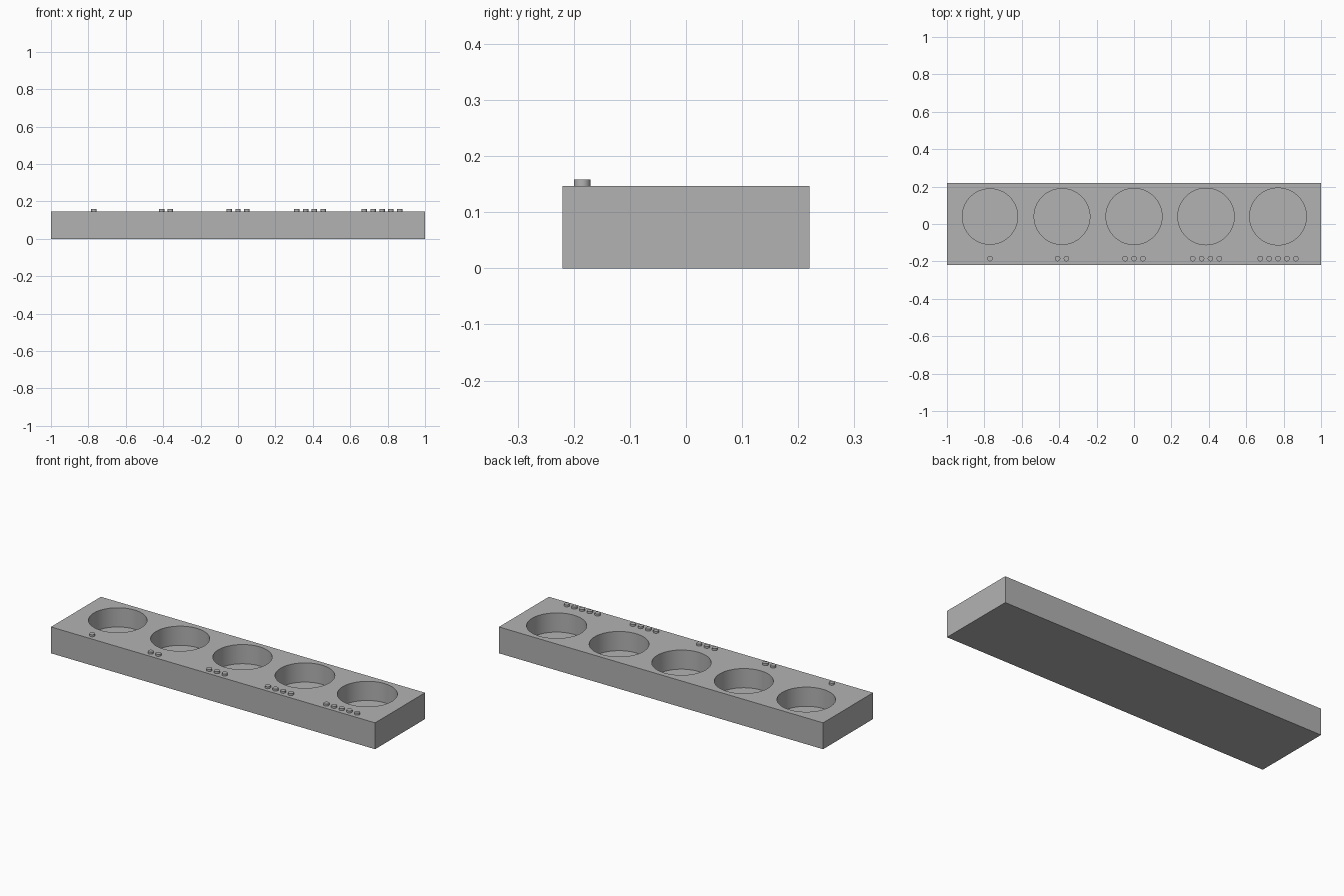
import bpy

if "Cube" in bpy.data.objects:
    bpy.data.objects.remove(bpy.data.objects["Cube"])

LENGTH, WIDTH, HEIGHT = 2.0, 0.44, 0.147
FLOOR = 0.04          # thickness left under each well
PITCH = 0.385         # spacing of the wells
WELL_Y, DOT_Y = 0.04, -0.185
DOT_R, DOT_TOP, DOT_PITCH = 0.0147, 0.158, 0.0475

grey = bpy.data.materials.new("light grey")
grey.diffuse_color = (0.448, 0.448, 0.448, 1)
grey.use_nodes = True
grey.node_tree.nodes["Principled BSDF"].inputs["Base Color"].default_value = grey.diffuse_color


def cylinder(name, x, y, z0, z1, radius, sides):
    bpy.ops.mesh.primitive_cylinder_add(
        vertices=sides, radius=radius, depth=z1 - z0, location=(x, y, (z0 + z1) / 2))
    obj = bpy.context.object
    obj.name = name
    obj.data.materials.append(grey)
    return obj


def smooth(obj):
    bpy.ops.object.select_all(action='DESELECT')
    obj.select_set(True)
    bpy.context.view_layer.objects.active = obj
    bpy.ops.object.shade_smooth_by_angle()


# Rectangular tray block
bpy.ops.mesh.primitive_cube_add(size=1, location=(0, 0, HEIGHT / 2))
tray = bpy.context.object
tray.name = "tray"
tray.scale = (LENGTH, WIDTH, HEIGHT)
bpy.ops.object.transform_apply(location=True, rotation=False, scale=True)
tray.data.materials.append(grey)

for i in range(5):
    x = (i - 2) * PITCH

    # Round well, each one slightly wider than the last
    cutter = cylinder(f"well_cutter_{i + 1}", x, WELL_Y, FLOOR, HEIGHT + 0.1,
                      0.148 + 0.001 * i, 96)
    cut = tray.modifiers.new("well", 'BOOLEAN')
    cut.operation = 'DIFFERENCE'
    cut.solver = 'EXACT'
    cut.object = cutter
    bpy.context.view_layer.objects.active = tray
    bpy.ops.object.modifier_apply(modifier=cut.name)
    bpy.data.objects.remove(cutter)

    # Row of raised counting dots in front of the well
    for j in range(i + 1):
        dot = cylinder(f"dot_{i + 1}_{j + 1}", x + (j - i / 2) * DOT_PITCH, DOT_Y,
                       HEIGHT - 0.005, DOT_TOP, DOT_R, 32)
        smooth(dot)

smooth(tray)
